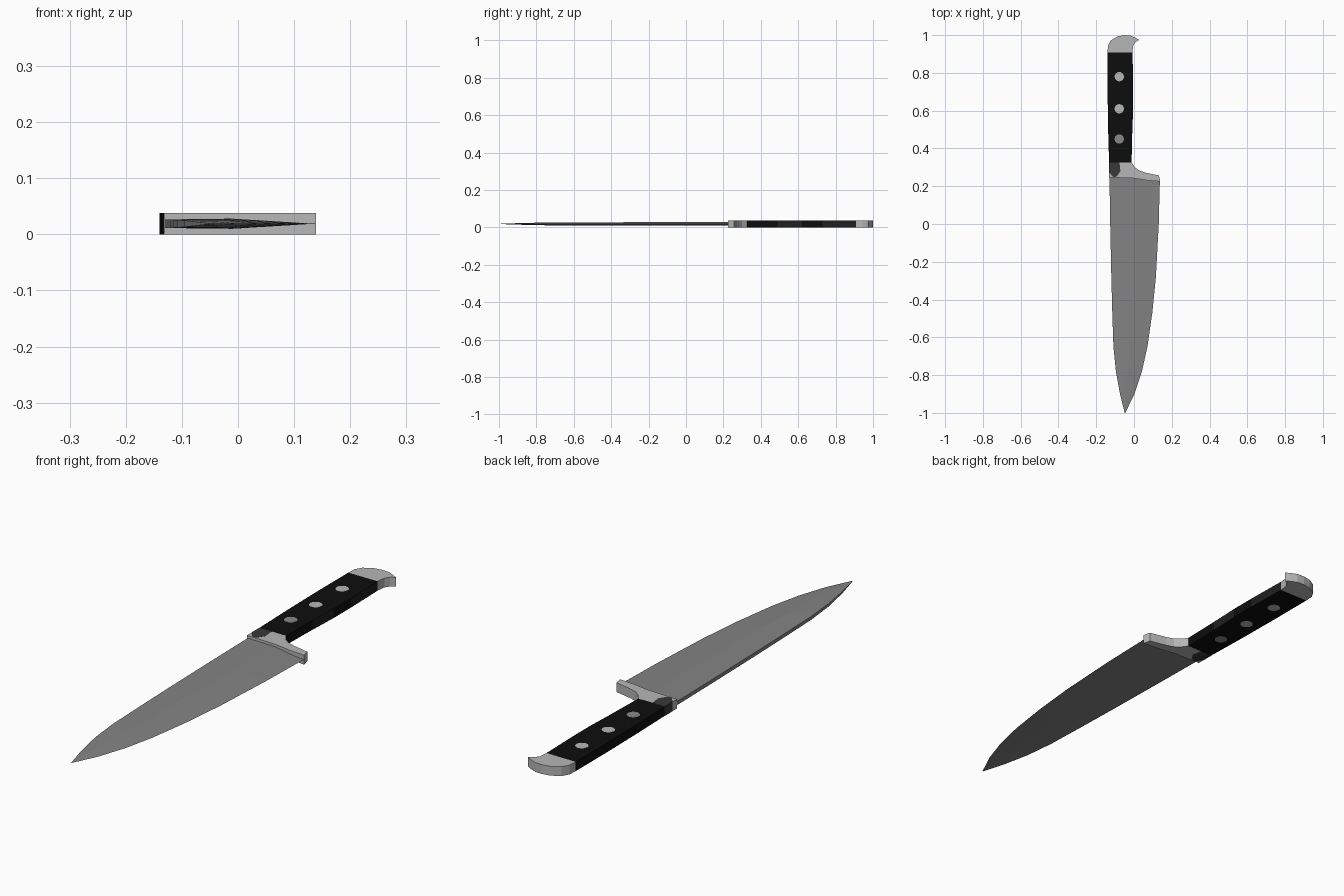
import bpy, bmesh, math

if "Cube" in bpy.data.objects:
    bpy.data.objects.remove(bpy.data.objects["Cube"])


def mat(name, v):
    m = bpy.data.materials.new(name)
    m.diffuse_color = (v, v, v, 1)
    m.use_nodes = True
    m.node_tree.nodes["Principled BSDF"].inputs["Base Color"].default_value = m.diffuse_color
    return m


BLACK = mat("handle black", 0.004)
CHARCOAL = mat("charcoal", 0.014)
DARK = mat("dark steel", 0.04)
STEEL = mat("blade steel", 0.23)
LIGHT = mat("polished steel", 0.47)
GREY = mat("grey rivet", 0.25)
H = 0.038   # full handle thickness
MID = H / 2


def finish(name, bm, *mats):
    bmesh.ops.recalc_face_normals(bm, faces=bm.faces[:])
    me = bpy.data.meshes.new(name)
    bm.to_mesh(me)
    bm.free()
    for m in mats:
        me.materials.append(m)
    ob = bpy.data.objects.new(name, me)
    bpy.context.collection.objects.link(ob)
    return ob


def prism(name, pts, z0, z1, *mats):
    bm = bmesh.new()
    lo = [bm.verts.new((x, y, z0)) for x, y in pts]
    hi = [bm.verts.new((x, y, z1)) for x, y in pts]
    bm.faces.new(lo)
    bm.faces.new(hi)
    n = len(pts)
    for i in range(n):
        j = (i + 1) % n
        bm.faces.new((lo[i], lo[j], hi[j], hi[i]))
    return finish(name, bm, *mats)


# Blade: wedge section lofted along the length (y, spine x, edge x, half thickness)
stations = [(0.25, -0.130, 0.137, 0.009), (0.0, -0.126, 0.131, 0.009),
            (-0.28, -0.120, 0.116, 0.009), (-0.47, -0.115, 0.097, 0.0085),
            (-0.65, -0.109, 0.071, 0.008), (-0.78, -0.096, 0.042, 0.007),
            (-0.90, -0.074, 0.002, 0.004), (-1.0, -0.049, -0.046, 0.0005)]
bm = bmesh.new()
rings = []
for y, a, b, t in stations:
    m = a + (b - a) * 0.45
    ye = min(y, 0.23)
    rings.append([bm.verts.new(c) for c in (
        (a, y, MID - t * .85), (m, y, MID - t), (b, ye, MID),
        (m, y, MID + t), (a, y, MID + t * .85))])
for r, s in zip(rings, rings[1:]):
    for i in range(5):
        j = (i + 1) % 5
        bm.faces.new((r[i], r[j], s[j], s[i]))
bm.faces.new(rings[0])
bm.faces.new(rings[-1])
finish("blade", bm, STEEL)

# Bolster with finger guard
prism("bolster", [(-0.132, 0.326), (-0.013, 0.326), (0.005, 0.300), (0.028, 0.283),
                  (0.06, 0.272), (0.132, 0.257), (0.139, 0.225), (0.07, 0.231),
                  (0.0, 0.242), (-0.132, 0.247)], 0, H, LIGHT)
# Dark inset in the bolster
prism("bolster_inset", [(-0.1325, 0.326), (-0.077, 0.326), (-0.072, 0.28), (-0.09, 0.252),
                        (-0.11, 0.248), (-0.1325, 0.275)], -0.0003, H + 0.0003, DARK)

# Handle scales, with charcoal bands on the inner side
right = [(-0.013, 0.324), (-0.009, 0.49), (-0.004, 0.62), (-0.004, 0.73), (-0.008, 0.908)]
left = [(-0.140, 0.908), (-0.140, 0.7), (-0.137, 0.5), (-0.132, 0.324)]
handle = prism("handle", right + left, 0, H, BLACK, CHARCOAL)
for p in handle.data.polygons:
    y = p.center.y
    if p.normal.x > 0.7 and (0.49 < y < 0.62 or y > 0.73):
        p.material_index = 1

# Pommel with hooked end
prism("pommel", [(-0.140, 0.907), (-0.138, 0.945), (-0.122, 0.973), (-0.085, 0.994),
                 (-0.05, 1.0), (-0.02, 0.998), (0.008, 0.986), (0.027, 0.975),
                 (0.008, 0.963), (-0.004, 0.945), (-0.009, 0.907)], 0, H, LIGHT)

# Rivets through the handle
for k, (y, m) in enumerate(((0.45, GREY), (0.61, LIGHT), (0.78, LIGHT))):
    circle = [(-0.078 + 0.025 * math.cos(i * math.pi / 8),
               y + 0.025 * math.sin(i * math.pi / 8)) for i in range(16)]
    prism(f"rivet_{k + 1}", circle, -0.0004, H + 0.0004, m)
